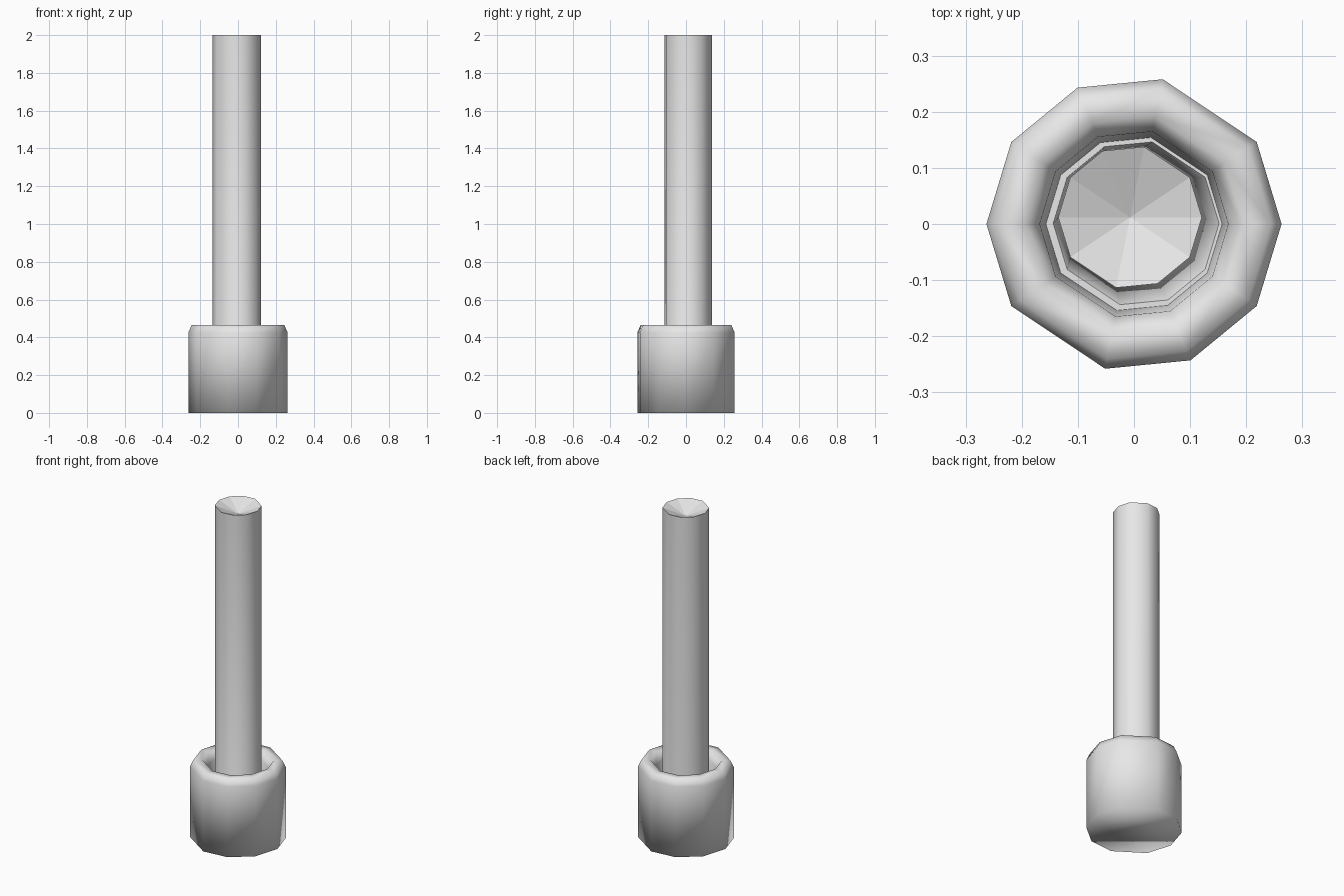
import bpy
import bmesh
import math

# Remove the default object
cube = bpy.data.objects.get("Cube")
if cube:
    bpy.data.objects.remove(cube, do_unlink=True)

# The single flat colour
grey = bpy.data.materials.new("light_grey")
grey.use_nodes = True
grey.diffuse_color = (0.8, 0.8, 0.8, 1)
grey.node_tree.nodes["Principled BSDF"].inputs["Base Color"].default_value = (0.8, 0.8, 0.8, 1)

# Uneven ten-sided outline: selected steps of a 32-step circle
STEPS = [0, 3, 7, 10, 13, 16, 19, 23, 26, 29]
ANGLES = [math.tau * s / 32 for s in STEPS]


def loft(name, rings, end_z):
    """Join rings of (radius, z, centre x, centre y); close the last with a fan."""
    bm = bmesh.new()
    loops = []
    for r, z, cx, cy in rings:
        loops.append([bm.verts.new((cx + r * math.cos(a), cy + r * math.sin(a), z))
                      for a in ANGLES])
    n = len(ANGLES)
    bm.faces.new(list(reversed(loops[0])))
    for low, high in zip(loops, loops[1:]):
        for i in range(n):
            j = (i + 1) % n
            bm.faces.new((low[i], low[j], high[j], high[i]))
    for f in bm.faces:
        f.smooth = True
    r, z, cx, cy = rings[-1]
    tip = bm.verts.new((cx, cy, end_z))
    for i in range(n):
        bm.faces.new((loops[-1][i], loops[-1][(i + 1) % n], tip))
    # Hard crease where the smooth walls meet the flat fan
    for e in bm.edges:
        if len({f.smooth for f in e.link_faces}) == 2:
            e.smooth = False
    mesh = bpy.data.meshes.new(name)
    bm.to_mesh(mesh)
    bm.free()
    mesh.materials.append(grey)
    obj = bpy.data.objects.new(name, mesh)
    bpy.context.collection.objects.link(obj)
    return obj


# Collar: straight wall, rounded rim, slightly tapered socket
collar = [(0.263, 0), (0.263, 0.425), (0.245, 0.465),
          (0.195, 0.465), (0.168, 0.42), (0.157, 0.25)]
loft("collar", [(r, z, 0, 0) for r, z in collar], 0.25)

# Shaft: flared foot in the socket, slightly off-centre rod, dished top
loft("shaft", [(0.15, 0.24, 0.005, 0.0),
               (0.128, 0.34, -0.007, 0.012),
               (0.128, 2.0, -0.007, 0.012)], 1.95)
